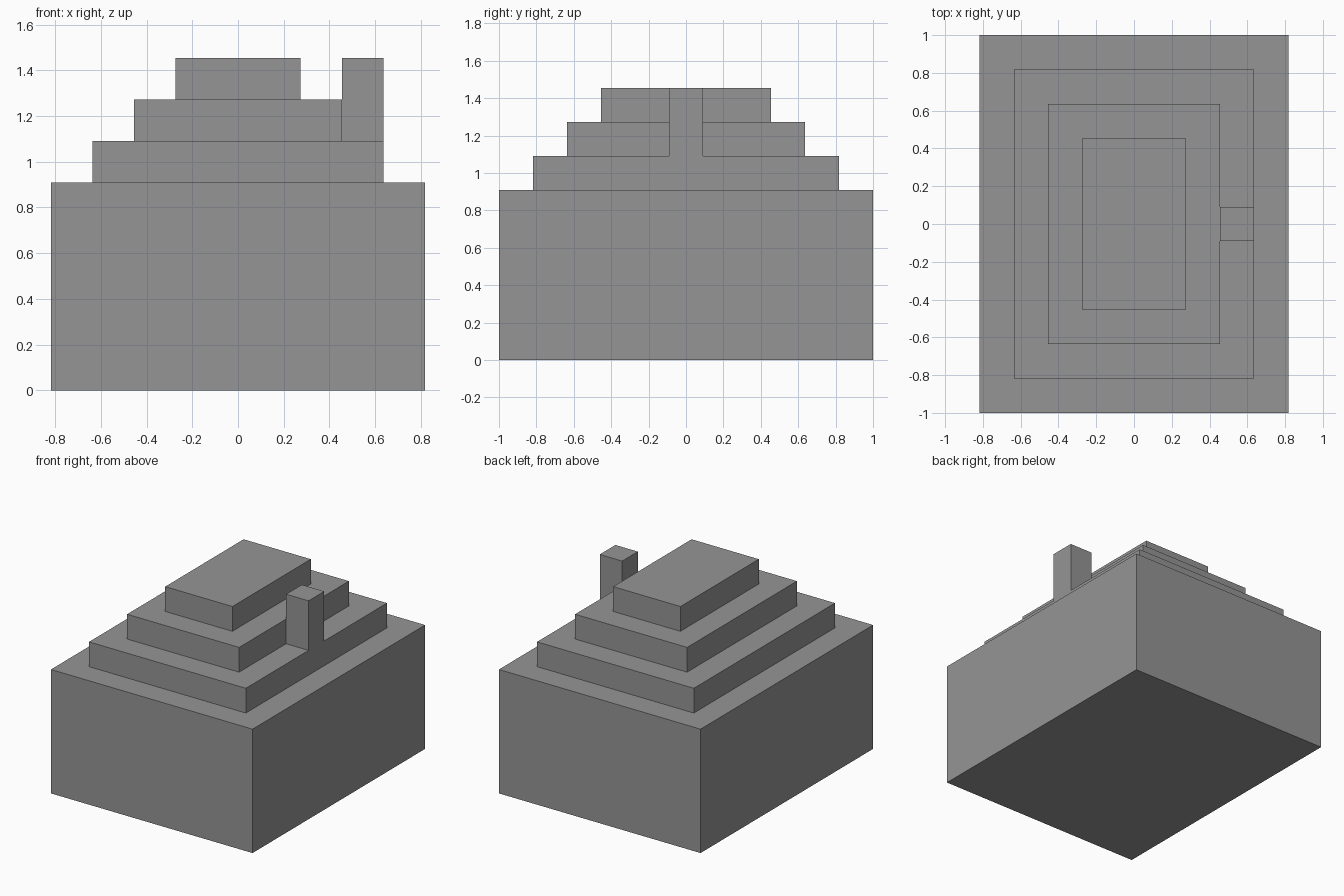
import bpy
import bmesh

if "Cube" in bpy.data.objects:
    bpy.data.objects.remove(bpy.data.objects["Cube"], do_unlink=True)

U = 1 / 11  # grid module: the building is 22 modules long

stone = bpy.data.materials.new("grey")
stone.use_nodes = True
stone.diffuse_color = (0.3, 0.3, 0.3, 1)
stone.node_tree.nodes["Principled BSDF"].inputs["Base Color"].default_value = (0.3, 0.3, 0.3, 1)


def block(name, x, y, z):
    """Box spanning the given (low, high) ranges, in modules."""
    bm = bmesh.new()
    bmesh.ops.create_cube(bm, size=1)
    for v in bm.verts:
        v.co = [span[int(c > 0)] * U for span, c in zip((x, y, z), v.co)]
    mesh = bpy.data.meshes.new(name)
    bm.to_mesh(mesh)
    bm.free()
    mesh.materials.append(stone)
    obj = bpy.data.objects.new(name, mesh)
    bpy.context.collection.objects.link(obj)
    return obj


# Main body
block("house_body", (-9, 9), (-11, 11), (0, 10))

# Stepped roof, each tier inset by one step
STEP = 2
for i, name in enumerate(("lower", "middle", "upper")):
    hx, hy = 7 - STEP * i, 9 - STEP * i
    z = 10 + STEP * i
    block(name + "_roof_tier", (-hx, hx), (-hy, hy), (z, z + STEP))

# Chimney standing on the lower tier, against the middle one
block("chimney", (5, 7), (-1, 1), (12, 16))
